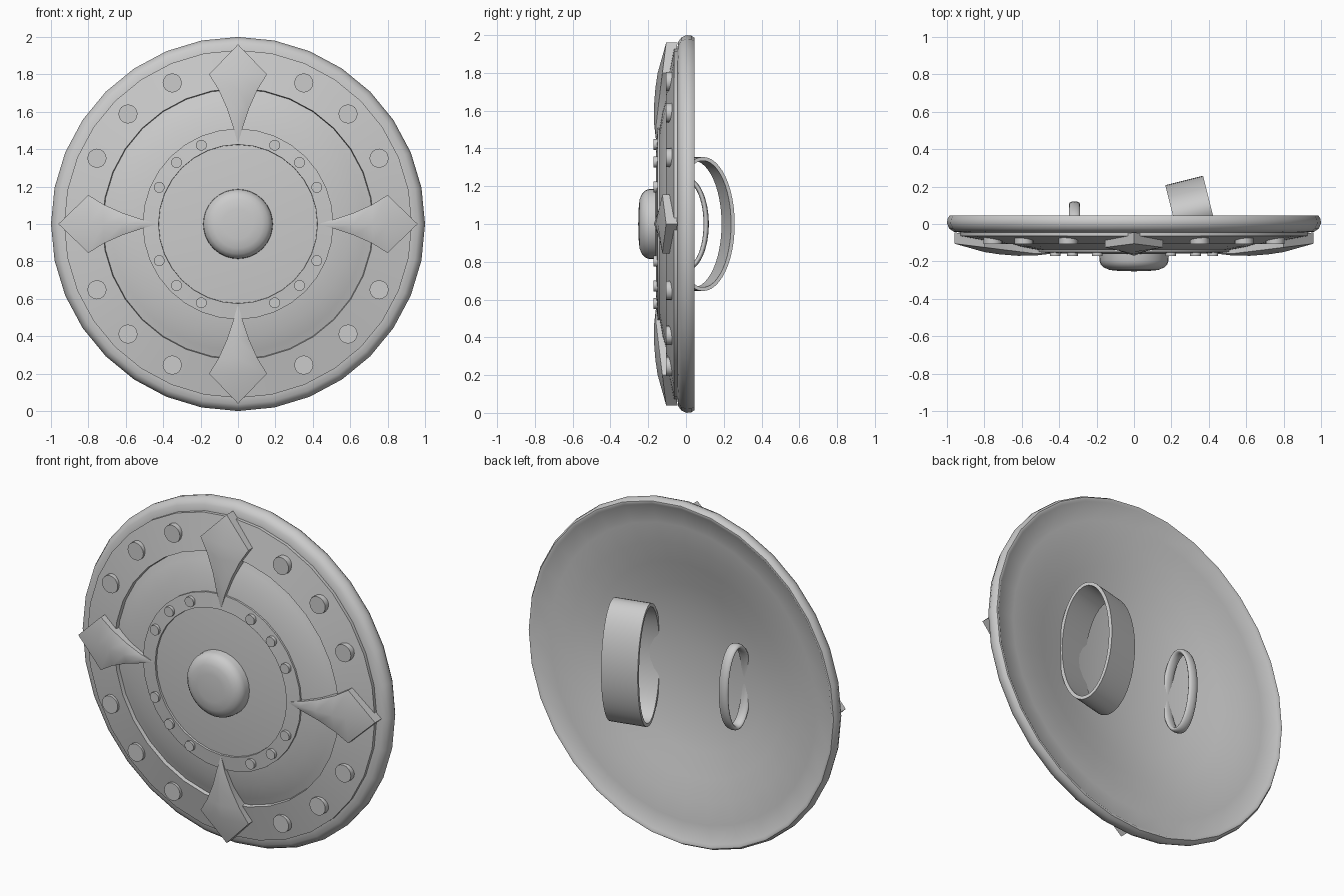
import bpy, bmesh
from math import sin, cos, pi, radians

if "Cube" in bpy.data.objects:
    bpy.data.objects.remove(bpy.data.objects["Cube"])

CZ = 1.0  # height of the shield centre


def finish(bm, name, angle=30):
    bmesh.ops.remove_doubles(bm, verts=bm.verts, dist=1e-5)
    bmesh.ops.recalc_face_normals(bm, faces=bm.faces)
    me = bpy.data.meshes.new(name)
    bm.to_mesh(me)
    bm.free()
    ob = bpy.data.objects.new(name, me)
    bpy.context.collection.objects.link(ob)
    bpy.ops.object.select_all(action='DESELECT')
    ob.select_set(True)
    bpy.context.view_layer.objects.active = ob
    bpy.ops.object.shade_smooth_by_angle(angle=radians(angle))
    return ob


def lathe(name, profile, closed=False, n=32, centre=(0, CZ), angle=30):
    """Spin (radius, y) points about the y axis."""
    bm = bmesh.new()
    rings = []
    for r, y in profile:
        rings.append([bm.verts.new((centre[0] + r * sin(2 * pi * i / n), y,
                                    centre[1] + r * cos(2 * pi * i / n)))
                      for i in range(n)] if r > 0 else [bm.verts.new((centre[0], y, centre[1]))] * n)
    pairs = list(zip(rings, rings[1:]))
    if closed:
        pairs.append((rings[-1], rings[0]))
    for a, b in pairs:
        for i in range(n):
            j = (i + 1) % n
            face = list(dict.fromkeys([a[i], a[j], b[j], b[i]]))
            bm.faces.new(face)
    return finish(bm, name, angle)


def loop_handle(name, pos, semi_y, semi_z, section, turn, angle, n=48):
    """Sweep a (radial, sideways) section round an upright ellipse."""
    bm = bmesh.new()
    rings = []
    for i in range(n):
        t = 2 * pi * i / n
        ring = []
        for d, s in section:
            y, z = (semi_y + d) * cos(t), (semi_z + d) * sin(t)
            ring.append(bm.verts.new((pos[0] + s * cos(turn) - y * sin(turn),
                                      pos[1] + s * sin(turn) + y * cos(turn), CZ + z)))
        rings.append(ring)
    m = len(section)
    for i in range(n):
        a, b = rings[i], rings[(i + 1) % n]
        for k in range(m):
            bm.faces.new((a[k], a[(k + 1) % m], b[(k + 1) % m], b[k]))
    return finish(bm, name, angle)


# Curved shield: domed front, rounded rim, and a bell-shaped hollow at the back
front = [(0, -.163), (.2, -.16), (.42, -.148), (.51, -.139), (.6, -.123), (.68, -.1),
         (.73, -.08), (.82, -.058), (.93, -.045)]
rim = [(.965, -.041), (.988, -.024), (1.0, .003), (.997, .028), (.986, .045), (.975, .046)]
back = [(.965, .038), (.86, .028), (.74, .006), (.62, -.024), (.48, -.062), (.34, -.09),
        (.2, -.107), (.1, -.113), (0, -.115)]
lathe("shield_body", front + rim + back, angle=50)

# Raised bands
lathe("outer_band", [(.93, -.02), (.93, -.064), (.725, -.106), (.717, -.06)], closed=True)
lathe("inner_band", [(.51, -.12), (.51, -.15), (.425, -.159), (.422, -.13)], closed=True)

# Central boss
lathe("boss", [(.187, -.14), (.185, -.195), (.178, -.215), (.16, -.233), (.13, -.246),
               (.08, -.251), (0, -.253)], angle=40)

# Rivets, three in each quarter of both bands
for q in range(4):
    for a in (25, 45, 65):
        t = radians(a + 90 * q)
        for name, rad, r, y0, y1 in (("large_rivet", .832, .051, -.06, -.107),
                                     ("small_rivet", .465, .029, -.13, -.172)):
            lathe(name, [(0, y0), (r, y0), (r, y1), (0, y1)],
                  n=16, centre=(rad * cos(t), CZ + rad * sin(t)))

# Four ridged spikes: radius, half width, ridge y, edge y, back y
stations = [(.96, 0, -.105, -.105, -.045), (.8, .155, -.15, -.125, -.065),
            (.72, .105, -.162, -.135, -.08), (.62, .06, -.17, -.147, -.1),
            (.52, .027, -.168, -.159, -.12), (.43, 0, -.157, -.157, -.135)]
for q in range(4):
    t = q * pi / 2
    bm = bmesh.new()
    rows = []
    for r, w, yr, ye, yb in stations:
        pts = [(-w, ye), (0, yr), (w, ye), (w, yb), (-w, yb)]
        rows.append([bm.verts.new((s * cos(t) + r * sin(t), y, CZ - s * sin(t) + r * cos(t)))
                     for s, y in pts])
    for a, b in zip(rows, rows[1:]):
        for k in range(5):
            bm.faces.new((a[k], a[(k + 1) % 5], b[(k + 1) % 5], b[k]))
    bmesh.ops.dissolve_degenerate(bm, dist=1e-5, edges=bm.edges)
    finish(bm, "spike", 48)

# Wide arm strap and round hand grip, their fronts sunk into the shield
strap = [(0, -.104), (-.02, -.104), (-.02, .104), (0, .104)]
loop_handle("arm_strap", (.31, .065), .173, .355, strap, radians(14), 40)
grip = [(.014 * cos(k * pi / 6) - .014, .03 * sin(k * pi / 6)) for k in range(12)]
loop_handle("hand_grip", (-.318, 0), .121, .25, grip, 0, 70)
